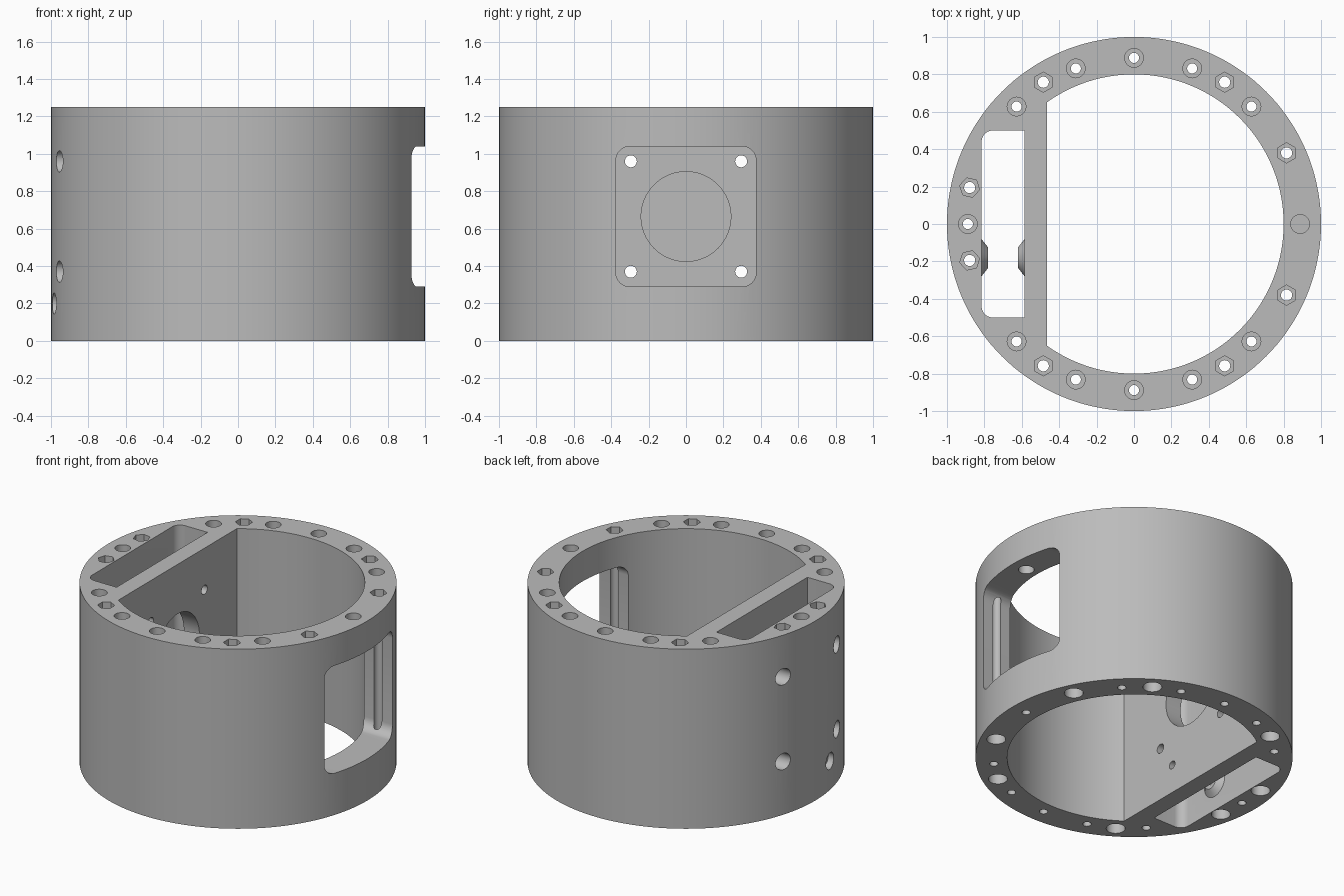
import bpy, bmesh
from math import pi, sin, cos, acos, radians, atan2
from mathutils import Matrix, Vector

if "Cube" in bpy.data.objects:
    bpy.data.objects.remove(bpy.data.objects["Cube"])

HEIGHT = 1.25
INNER = 0.8
WALL_X = -0.465      # inner face of the flat mounting wall
SLOT_IN, SLOT_OUT = -0.585, -0.815

grey = bpy.data.materials.new("plain grey")
grey.use_nodes = True
grey.diffuse_color = (0.5, 0.5, 0.5, 1)
grey.node_tree.nodes["Principled BSDF"].inputs["Base Color"].default_value = (0.5, 0.5, 0.5, 1)


def arc(cx, cy, r, a0, a1, n):
    """Points along an arc, angles in radians."""
    return [(cx + r * cos(a0 + (a1 - a0) * i / n), cy + r * sin(a0 + (a1 - a0) * i / n))
            for i in range(n + 1)]


def circle(cx, cy, r, n=32, turn=0.0):
    return arc(cx, cy, r, turn, turn + 2 * pi, n)[:-1]


def prism(name, points, low, high, axis="Z", scale=1.0):
    """Extrude a profile along Z, or along X with the profile in (y, z).
    The far end is scaled about the profile centre to make a cone."""
    centre = sum((Vector(p) for p in points), Vector((0, 0))) / len(points)
    place = (lambda u, v, w: (u, v, w)) if axis == "Z" else (lambda u, v, w: (w, u, v))
    bm = bmesh.new()
    near = [bm.verts.new(place(u, v, low)) for u, v in points]
    ends = [centre + (Vector(p) - centre) * scale for p in points]
    far = [bm.verts.new(place(p.x, p.y, high)) for p in ends]
    bm.faces.new(near[::-1])
    bm.faces.new(far)
    for i in range(len(points)):
        j = (i + 1) % len(points)
        bm.faces.new((near[i], near[j], far[j], far[i]))
    bmesh.ops.recalc_face_normals(bm, faces=bm.faces)
    mesh = bpy.data.meshes.new(name)
    bm.to_mesh(mesh)
    bm.free()
    obj = bpy.data.objects.new(name, mesh)
    bpy.context.collection.objects.link(obj)
    mesh.materials.append(grey)
    return obj


# Outer body
body = prism("ring_housing", circle(0, 0, 1, 144), 0, HEIGHT)
steps = []


def cut(points, low, high, axis="Z"):
    steps.append((prism("cutter", points, low, high, axis), "DIFFERENCE"))


# D-shaped bore, leaving the flat wall
limit = acos(WALL_X / INNER)
cut(arc(0, 0, INNER, -limit, limit, 100), -0.1, HEIGHT + 0.1)

# Cable slot behind the flat wall, rounded on its outer corners
r = 0.06
cut([(SLOT_IN, -0.5), (SLOT_IN, 0.5)]
    + arc(SLOT_OUT + r, 0.5 - r, r, pi / 2, pi, 8)
    + arc(SLOT_OUT + r, -0.5 + r, r, pi, 1.5 * pi, 8), -0.1, HEIGHT + 0.1)

# Rounded square window on the left side
half, r, mid = 0.375, 0.075, 0.665
corner = half - r
window = []
for k, (sy, sz) in enumerate([(1, 1), (-1, 1), (-1, -1), (1, -1)]):
    window += arc(sy * corner, mid + sz * corner, r, k * pi / 2, (k + 1) * pi / 2, 8)
cut(window, 0.3, 1.2, "X")

# Conical bosses facing each other in the slot
PIN = (-0.18, 0.2)
for x, step in ((SLOT_OUT, 0.035), (SLOT_IN, -0.035)):
    boss = prism("boss", circle(*PIN, 0.1), x - step, x + step, "X", 0.55)
    # straight base ring sits inside the wall
    for v in boss.data.vertices:
        if abs(v.co.x - (x - step)) < 1e-4:
            v.co.x = x - step * 0.02
    steps.append((boss, "UNION"))

# Flat wall: big round opening, four screw holes with access holes outside
cut(circle(0, mid, 0.24, 64), -0.7, -0.4, "X")
for y in (-0.295, 0.295):
    for z in (mid - 0.295, mid + 0.295):
        cut(circle(y, z, 0.032, 24), -0.7, -0.4, "X")
        cut(circle(y, z, 0.057), -1.1, -0.75, "X")

# Cross pin hole with outside counterbore
cut(circle(*PIN, 0.028, 24), -1.1, -0.4, "X")
cut(circle(*PIN, 0.057), -1.1, -0.93, "X")

# Round counterbored holes in the rim
R = 0.888
for deg in (45, 69.5, 90, 110.5, 135, 180, 225, 249.5, 270, 290.5, 315):
    x, y = R * cos(radians(deg)), R * sin(radians(deg))
    cut(circle(x, y, 0.027, 20), -0.1, HEIGHT + 0.1)
    cut(circle(x, y, 0.05), HEIGHT - 0.12, HEIGHT + 0.1)

# Bolt holes: hexagonal nut pocket above, round head recess below
for deg in (25, 57.4, 122.6, 167.5, 192.5, 237.4, 302.6, 335):
    x, y = 0.9 * cos(radians(deg)), 0.9 * sin(radians(deg))
    turn = pi / 2 if 20 < min(deg, 360 - deg) < 150 else radians(deg)
    cut(circle(x, y, 0.03, 20), -0.1, HEIGHT + 0.1)
    cut(circle(x, y, 0.054, 6, turn), HEIGHT - 0.08, HEIGHT + 0.1)
    cut(circle(x, y, 0.06), -0.1, 0.1)

# Hole down into the window, and a blind hole below it
cut(circle(R, 0, 0.05), 0.9, HEIGHT + 0.1)
cut(circle(R, 0, 0.027, 20), -0.1, 0.15)

# Run the boolean steps and remove the helpers
for tool, operation in steps:
    tool.hide_render = True
    mod = body.modifiers.new("shape", "BOOLEAN")
    mod.operation = operation
    mod.solver = "EXACT"
    mod.object = tool
graph = bpy.context.evaluated_depsgraph_get()
result = bpy.data.meshes.new_from_object(body.evaluated_get(graph))
body.modifiers.clear()
body.data = result
for tool, _ in steps:
    bpy.data.objects.remove(tool)
result.materials.clear()
result.materials.append(grey)
for face in result.polygons:
    face.material_index = 0

bpy.ops.object.select_all(action="DESELECT")
body.select_set(True)
bpy.context.view_layer.objects.active = body
bpy.ops.object.shade_smooth_by_angle(angle=radians(30))
